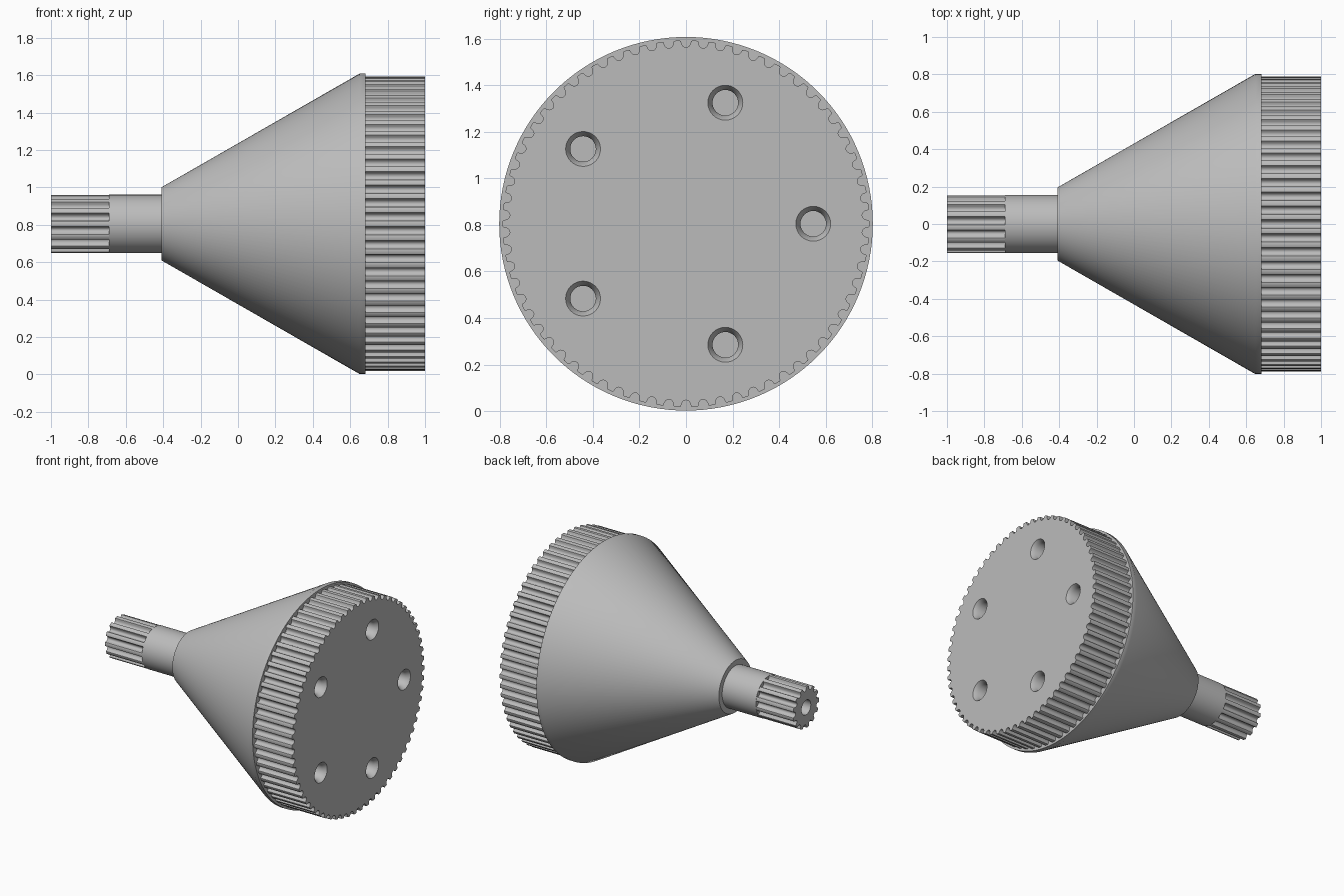
import bpy, bmesh, math
from mathutils import Matrix, Vector

if "Cube" in bpy.data.objects:
    bpy.data.objects.remove(bpy.data.objects["Cube"], do_unlink=True)

CZ = 0.805  # height of the rotation axis

grey = bpy.data.materials.new("plain grey")
grey.use_nodes = True
GREY = (0.5, 0.5, 0.5, 1)
grey.diffuse_color = GREY
grey.node_tree.nodes["Principled BSDF"].inputs["Base Color"].default_value = GREY


def finish(bm, name):
    bmesh.ops.remove_doubles(bm, verts=bm.verts, dist=1e-5)
    bmesh.ops.recalc_face_normals(bm, faces=bm.faces)
    mesh = bpy.data.meshes.new(name)
    bm.to_mesh(mesh)
    bm.free()
    mesh.materials.append(grey)
    obj = bpy.data.objects.new(name, mesh)
    bpy.context.collection.objects.link(obj)
    return obj


def lathe(name, profile, y=0, z=CZ, steps=128):
    """Revolve (x, radius) points about an axis parallel to x."""
    bm = bmesh.new()
    pts = [bm.verts.new((x, 0, r)) for x, r in profile]
    edges = [bm.edges.new(p) for p in zip(pts, pts[1:])]
    bmesh.ops.spin(bm, geom=pts + edges, cent=(0, 0, 0), axis=(1, 0, 0),
                   angle=math.tau, steps=steps, use_merge=True)
    bmesh.ops.translate(bm, verts=bm.verts, vec=(0, y, z))
    return finish(bm, name)


def toothed(name, x0, x1, radius, teeth, start):
    """Extruded belt pulley: round-bottomed grooves, rounded tooth tips."""
    groove, tip, depth = 0.021, 0.006, 0.030
    outline = []
    for i in range(teeth):
        a = start + math.tau * i / teeth
        local = [(-groove - tip, 0), (-groove - tip * 0.3, -tip * 0.3), (-groove, -tip)]
        for k in range(1, 8):
            t = math.pi * k / 8
            local.append((-groove * math.cos(t), -tip - (depth - tip) * math.sin(t)))
        local += [(-u, v) for u, v in reversed(local[:3])]
        for u, v in local:
            r = radius + v
            b = a + u / radius
            outline.append((x0, r * math.cos(b), CZ + r * math.sin(b)))
    bm = bmesh.new()
    face = bm.faces.new([bm.verts.new(p) for p in outline])
    ext = bmesh.ops.extrude_face_region(bm, geom=[face], use_keep_orig=True)
    moved = [g for g in ext["geom"] if isinstance(g, bmesh.types.BMVert)]
    bmesh.ops.translate(bm, verts=moved, vec=(x1 - x0, 0, 0))
    return finish(bm, name)


def cut(obj, cutter):
    mod = obj.modifiers.new("hole", "BOOLEAN")
    mod.operation = "DIFFERENCE"
    mod.solver = "EXACT"
    mod.object = cutter
    bpy.context.view_layer.objects.active = obj
    bpy.ops.object.modifier_apply(modifier=mod.name)
    bpy.data.objects.remove(cutter, do_unlink=True)


# Cone with its narrow rim, and the plain neck
cone = lathe("cone_body", [(-0.41, 0), (-0.41, 0.195), (0.65, 0.803),
                           (0.683, 0.803), (0.683, 0)])
neck = lathe("shaft_neck", [(-0.69, 0), (-0.69, 0.156), (-0.40, 0.156), (-0.40, 0)], steps=64)

# Large pulley with five countersunk blind holes
large = toothed("large_pulley", 0.68, 1.0, 0.788, 66, math.pi / 2)
for i in range(5):
    a = math.tau * i / 5
    cut(large, lathe("hole_cutter",
                     [(0.85, 0), (0.85, 0.055), (0.97, 0.055), (1.0, 0.075), (1.02, 0.075), (1.02, 0)],
                     0.547 * math.cos(a), CZ + 0.547 * math.sin(a), 32))

# Small pulley with a central bore
small = toothed("small_pulley", -1.0, -0.685, 0.155, 13, 0)
cut(small, lathe("bore_cutter", [(-1.02, 0), (-1.02, 0.055), (-0.75, 0.055), (-0.75, 0)], steps=32))

# Smooth round surfaces, sharp edges kept
bpy.ops.object.select_all(action="DESELECT")
for obj in (cone, neck, large, small):
    obj.select_set(True)
bpy.context.view_layer.objects.active = cone
bpy.ops.object.shade_smooth_by_angle(angle=math.radians(35))
